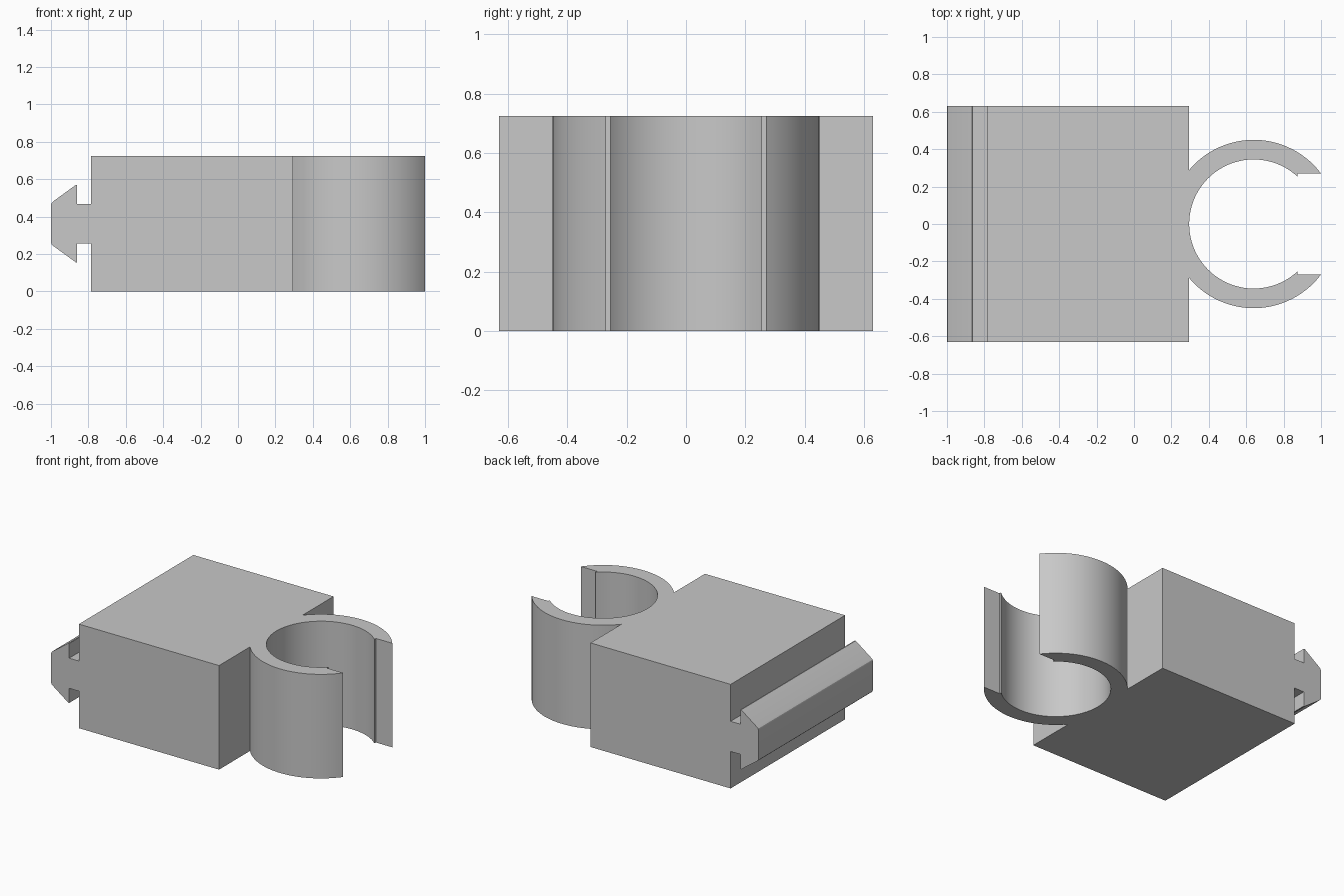
import bpy
import bmesh
from math import acos, asin, cos, sin, pi
from mathutils import Vector

cube = bpy.data.objects.get("Cube")
if cube:
    bpy.data.objects.remove(cube, do_unlink=True)

HEIGHT = 0.725
HALF_WIDTH = 0.63
BLOCK_BACK = -0.785
BLOCK_FRONT = 0.295
RING_X, RING_OUTER, RING_INNER = 0.64, 0.45, 0.345
LIP_Y, NOTCH_Y = 0.27, 0.254

grey = bpy.data.materials.new("light grey")
grey.use_nodes = True
colour = (0.58, 0.58, 0.58, 1)
grey.diffuse_color = colour
grey.node_tree.nodes["Principled BSDF"].inputs["Base Color"].default_value = colour


def extrude_profile(name, points, direction):
    """Solid made by sweeping a closed outline along a direction."""
    bm = bmesh.new()
    face = bm.faces.new([bm.verts.new(p) for p in points])
    result = bmesh.ops.extrude_face_region(bm, geom=[face])
    moved = [v for v in result["geom"] if isinstance(v, bmesh.types.BMVert)]
    bmesh.ops.translate(bm, verts=moved, vec=Vector(direction))
    bmesh.ops.recalc_face_normals(bm, faces=bm.faces)
    mesh = bpy.data.meshes.new(name)
    bm.to_mesh(mesh)
    bm.free()
    mesh.materials.append(grey)
    obj = bpy.data.objects.new(name, mesh)
    bpy.context.collection.objects.link(obj)
    bpy.ops.object.select_all(action="DESELECT")
    obj.select_set(True)
    bpy.context.view_layer.objects.active = obj
    bpy.ops.object.shade_smooth_by_angle(angle=pi / 6)
    return obj


def arc(radius, start, end, steps):
    angles = [start + (end - start) * i / steps for i in range(steps + 1)]
    return [(RING_X + radius * cos(a), radius * sin(a)) for a in angles]


# Block and open ring clip share one outline, mirrored across y = 0
join = acos((BLOCK_FRONT - RING_X) / RING_OUTER)
outer = arc(RING_OUTER, join, asin(LIP_Y / RING_OUTER), 28)
inner = arc(RING_INNER, asin(NOTCH_Y / RING_INNER), pi, 36)
half = [(BLOCK_BACK, HALF_WIDTH), (BLOCK_FRONT, HALF_WIDTH)] + outer
half += [(inner[0][0], LIP_Y)] + inner
outline = half + [(x, -y) for x, y in reversed(half[:-1])]
extrude_profile("block_with_ring_clip", [(x, y, 0) for x, y in outline], (0, 0, HEIGHT))

# Arrow-shaped rail along the back, mirrored about mid height
upper = [(BLOCK_BACK, 0.105), (-0.86, 0.105), (-0.86, 0.207), (-0.867, 0.207),
         (-0.988, 0.119), (-0.997, 0.110), (-1.0, 0.098)]
rail = upper + [(x, -z) for x, z in reversed(upper)]
extrude_profile("arrow_rail",
                [(x, -HALF_WIDTH, HEIGHT / 2 + z) for x, z in rail],
                (0, 2 * HALF_WIDTH, 0))
